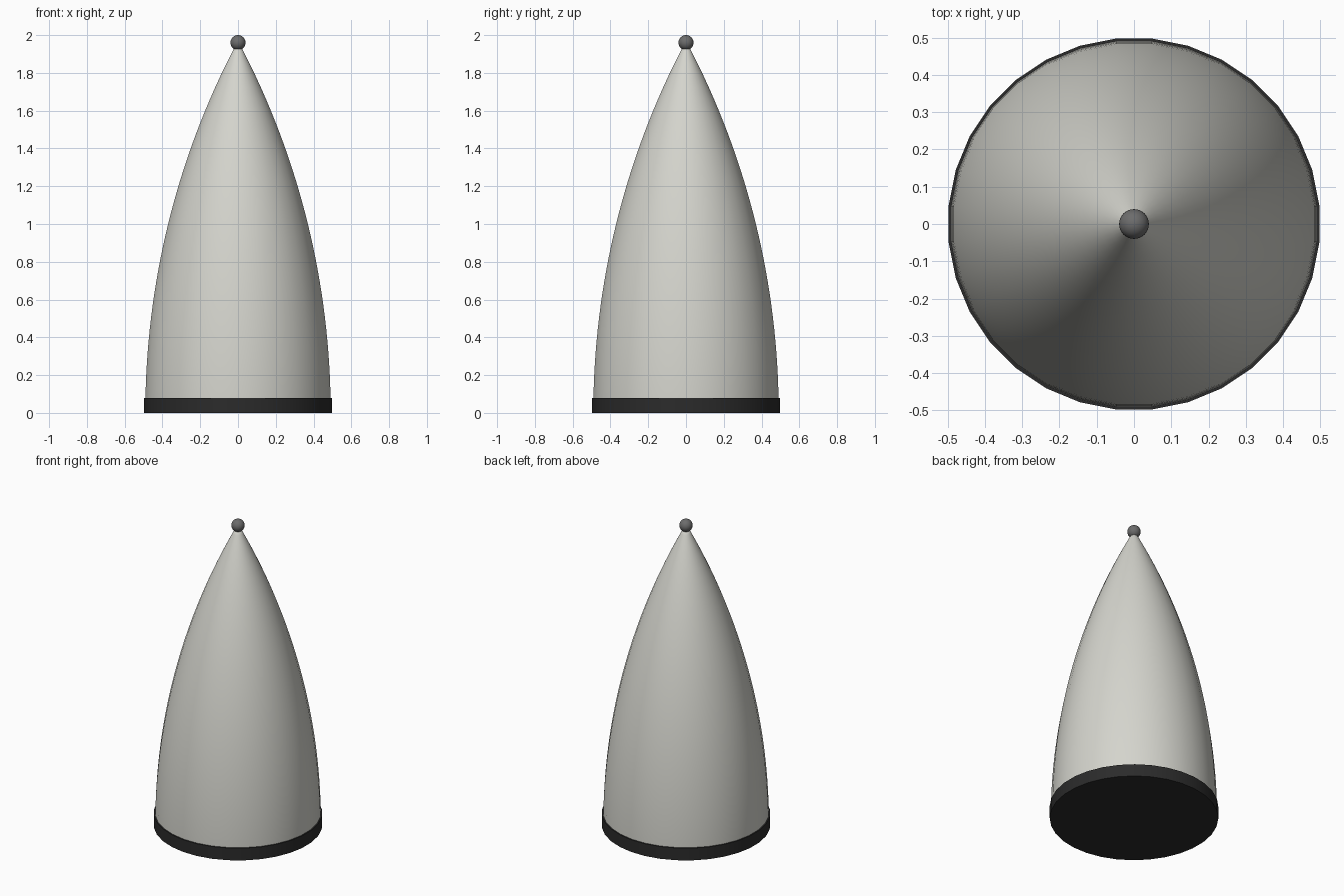
import bpy, bmesh, math

cube = bpy.data.objects.get("Cube")
if cube:
    bpy.data.objects.remove(cube, do_unlink=True)

SIDES = 32
RADIUS = 0.493
LENGTH = 1.97


def make_material(name, rgb):
    mat = bpy.data.materials.new(name)
    mat.use_nodes = True
    mat.diffuse_color = (*rgb, 1)
    mat.node_tree.nodes["Principled BSDF"].inputs["Base Color"].default_value = (*rgb, 1)
    return mat


def lathe(name, profile, mat):
    """Spin (radius, height) points around z; zero radius makes a pole."""
    bm = bmesh.new()
    rings = []
    for r, z in profile:
        if r < 1e-5:
            rings.append([bm.verts.new((0, 0, z))] * SIDES)
            continue
        ring = []
        for i in range(SIDES):
            a = math.tau * (i + 0.5) / SIDES
            ring.append(bm.verts.new((r * math.cos(a), r * math.sin(a), z)))
        rings.append(ring)
    for low, high in zip(rings, rings[1:]):
        for i in range(SIDES):
            j = (i + 1) % SIDES
            corners = dict.fromkeys((low[i], low[j], high[j], high[i]))
            bm.faces.new(list(corners))
    # Close open ends
    for ring in (rings[0], rings[-1]):
        if ring[0] is not ring[1]:
            bm.faces.new(ring)
    bmesh.ops.recalc_face_normals(bm, faces=bm.faces[:])
    mesh = bpy.data.meshes.new(name)
    bm.to_mesh(mesh)
    bm.free()
    mesh.materials.append(mat)
    obj = bpy.data.objects.new(name, mesh)
    bpy.context.collection.objects.link(obj)
    smooth(obj)
    return obj


def smooth(obj):
    bpy.ops.object.select_all(action="DESELECT")
    obj.select_set(True)
    bpy.context.view_layer.objects.active = obj
    bpy.ops.object.shade_smooth_by_angle(angle=math.radians(35))


shell_grey = make_material("light warm grey", (0.66, 0.66, 0.61))
tip_grey = make_material("dark grey", (0.15, 0.15, 0.15))
base_black = make_material("near black", (0.024, 0.024, 0.024))

# Nose shell: circular arc tangent to the base
arc = (RADIUS ** 2 + LENGTH ** 2) / (2 * RADIUS)
heights = [0.02 + (LENGTH - 0.02) * i / 32 for i in range(33)]
shell = [(math.sqrt(arc ** 2 - z ** 2) + RADIUS - arc, z) for z in heights]
lathe("nose_shell", shell, shell_grey)

# Base ring with closed underside
lathe("base_ring", [(0.5, 0), (0.5, 0.08)], base_black)

# Tip ball
bpy.ops.mesh.primitive_uv_sphere_add(segments=24, ring_count=16, radius=0.04,
                                     location=(0, 0, 1.96))
tip = bpy.context.object
tip.name = "tip_ball"
tip.data.materials.append(tip_grey)
smooth(tip)
